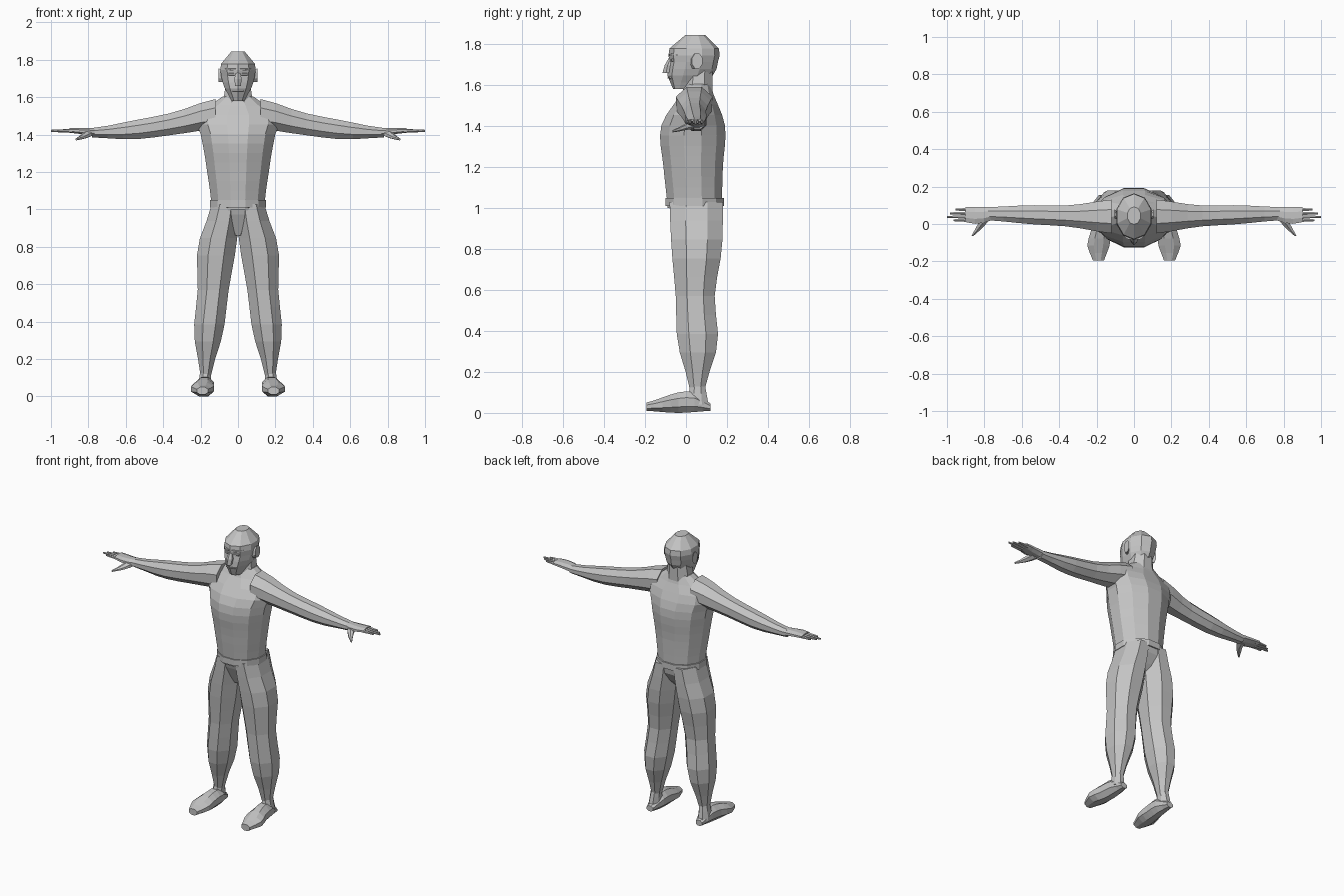
import bpy
import bmesh
from math import cos, sin, pi

default_cube = bpy.data.objects.get("Cube")
if default_cube:
    bpy.data.objects.remove(default_cube, do_unlink=True)

grey = bpy.data.materials.new("plain_grey")
grey.use_nodes = True
tone = (.55, .55, .55, 1)
grey.diffuse_color = tone
grey.node_tree.nodes["Principled BSDF"].inputs["Base Color"].default_value = tone


def follow(keys, t):
    """Value of an outline at t: a constant, or a curve through evenly spaced keys."""
    if not isinstance(keys, tuple):
        return keys
    last = len(keys) - 1
    index = min(int(t * last), last - 1)
    f = t * last - index
    a, b, c, d = (keys[max(0, min(last, index + k))] for k in (-1, 0, 1, 2))
    return b + f / 2 * (c - a + f * (2 * a - 5 * b + 4 * c - d + f * (3 * (b - c) + d - a)))


def part(name, along, steps, outer, front, back, bottom, top,
         inner=None, sides=8, mirror_sign=1):
    """Skin faceted rings between six outlines, swept along one axis."""
    bm = bmesh.new()
    previous = None
    for step in range(steps + 1):
        t = step / steps
        limits = {"x": (inner, outer), "y": (front, back), "z": (bottom, top)}
        low, high = {}, {}
        for axis, (start, end) in limits.items():
            high[axis] = follow(end, t)
            low[axis] = -high[axis] if start is None else follow(start, t)
        ring = []
        for i in range(sides):
            # the half step keeps a flat facet on each cardinal side
            angle = 2 * pi * (i + .5) / sides
            swing = [cos(angle) / cos(pi / sides), sin(angle) / cos(pi / sides)]
            point = []
            for axis in "xyz":
                reach = 2 * t - 1 if axis == along else swing.pop(0)
                middle = (low[axis] + high[axis]) / 2
                point.append(middle + reach * (high[axis] - low[axis]) / 2)
            point[0] *= mirror_sign
            ring.append(bm.verts.new(point))
        if previous:
            for i in range(sides):
                j = (i + 1) % sides
                bm.faces.new((previous[i], previous[j], ring[j], ring[i]))
        else:
            bm.faces.new(ring)
        previous = ring
    bm.faces.new(previous)
    bmesh.ops.recalc_face_normals(bm, faces=bm.faces)
    mesh = bpy.data.meshes.new(name)
    bm.to_mesh(mesh)
    bm.free()
    mesh.materials.append(grey)
    obj = bpy.data.objects.new(name, mesh)
    bpy.context.scene.collection.objects.link(obj)


def pair(name, along, steps, **outlines):
    """The left part and its mirror image on the right."""
    part("left_" + name, along, steps, **outlines)
    part("right_" + name, along, steps, mirror_sign=-1, **outlines)


# Trunk
part("torso", "z", steps=12, sides=12, bottom=1, top=1.605,
     outer=(.14, .15, .165, .18, .2, .22, .08),
     front=(-.09, -.11, -.12, 0), back=(.175, .18, .19, .12))
part("waistband", "z", steps=2, sides=12, bottom=1.01, top=1.05,
     outer=.15, front=-.1, back=.185)
part("pelvis", "z", steps=3, bottom=.86, top=1.03,
     outer=(.03, .1, .14), front=(-.02, -.06, -.09), back=(.09, .16, .18))
part("neck", "z", steps=2, bottom=1.54, top=1.67,
     outer=(.085, .065), front=(-.02, 0), back=.13)

# Head and face
part("head", "z", steps=8, sides=10, bottom=1.58, top=1.845,
     outer=(.035, .07, .09, .09, .035),
     front=(-.06, -.085, -.075, -.075, 0), back=(.02, .125, .15, .155, .09))
part("nose", "z", steps=2, sides=6, bottom=1.66, top=1.735,
     outer=(.015, .02, .01), front=(-.11, -.1, -.08), back=-.05)
part("lips", "x", steps=2, sides=6, outer=.03,
     front=(-.08, -.09, -.08), back=-.05, bottom=1.63, top=1.64)
pair("brow", "x", steps=2, sides=6, inner=.01, outer=.07,
     front=(-.085, -.08, -.045), back=-.02, bottom=1.74, top=1.755)
pair("eye", "x", steps=2, sides=6, inner=.02, outer=.05,
     front=(-.08, -.07), back=-.04, bottom=1.715, top=1.73)
pair("ear", "x", steps=2, inner=.08, outer=.104,
     front=(.02, .03), back=(.05, .08), bottom=1.68, top=(1.74, 1.755))

# Arms and hands
pair("arm", "x", steps=8, inner=.12, outer=.78,
     front=(-.05, -.015, 0, .02), back=(.13, .1, .1, .09),
     bottom=(1.43, 1.4, 1.375, 1.385), top=(1.59, 1.52, 1.475, 1.435))
pair("palm", "x", steps=3, inner=.75, outer=.9,
     front=(.025, 0, .01), back=.09, bottom=(1.39, 1.41), top=1.435)
pair("thumb", "y", steps=3, sides=6, front=-.065, back=.04,
     inner=(.86, .8, .77), outer=(.87, .84, .82),
     bottom=(1.37, 1.39), top=(1.38, 1.43))
for finger, y, tip in (("index", .02, .965), ("middle", .038, 1),
                       ("ring", .057, .985), ("little", .077, .955)):
    pair(finger + "_finger", "x", steps=2, sides=6, inner=.87, outer=tip,
         front=(y - .01, y - .005), back=(y + .01, y + .005),
         bottom=(1.41, 1.415), top=(1.43, 1.425))

# Legs and feet
pair("leg", "z", steps=10, bottom=.11, top=1.03,
     inner=(.145, .08, .05, .01, -.01), outer=(.2, .235, .215, .215, .14),
     front=(.02, -.04, -.05, -.07, -.08), back=(.09, .155, .14, .175, .18))
pair("ankle", "z", steps=2, bottom=.04, top=.15,
     inner=.145, outer=(.215, .2), front=(0, .025), back=(.11, .09))
pair("foot", "y", steps=8, front=-.194, back=.12,
     inner=(.16, .13, .13, .13, .155), outer=(.22, .25, .23, .22, .2),
     bottom=(.01, 0, .01), top=(.05, .075, .1, .1, .045))
